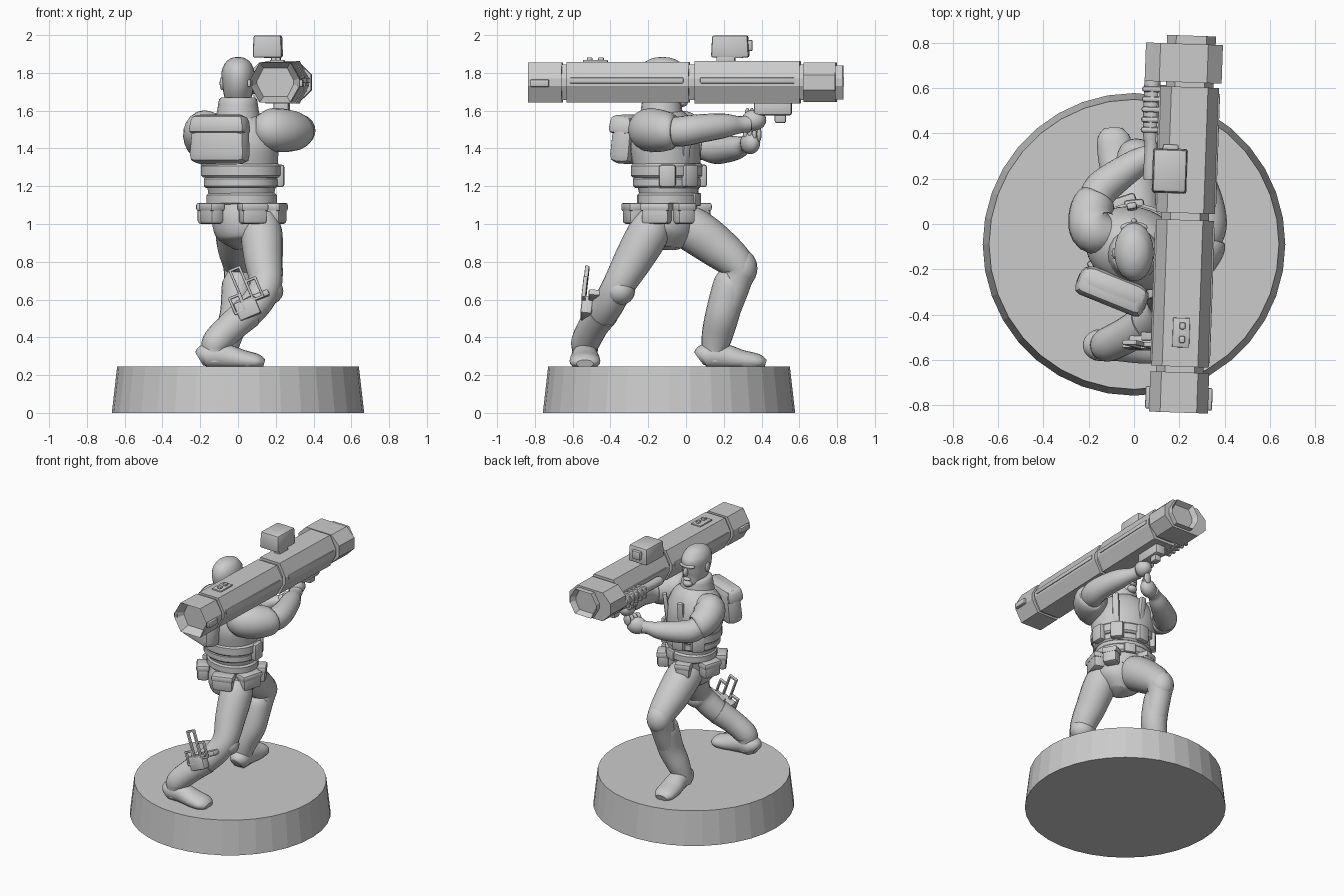
import bpy, bmesh, math
from mathutils import Vector, Matrix

grey = bpy.data.materials.new("plain grey")
grey.diffuse_color = (0.6, 0.6, 0.6, 1)
X, Y, Z = Vector((1, 0, 0)), Vector((0, 1, 0)), Vector((0, 0, 1))
FLOOR = 0.243
TWIST = math.radians(-22)            # the upper body is turned about z
ACROSS = Vector((math.cos(TWIST), math.sin(TWIST), 0))


def make(name, bm, angle=40):
    bmesh.ops.recalc_face_normals(bm, faces=bm.faces)
    me = bpy.data.meshes.new(name)
    bm.to_mesh(me)
    bm.free()
    me.materials.append(grey)
    ob = bpy.data.objects.new(name, me)
    bpy.context.collection.objects.link(ob)
    bpy.ops.object.select_all(action='DESELECT')
    ob.select_set(True)
    bpy.context.view_layer.objects.active = ob
    bpy.ops.object.shade_smooth_by_angle(angle=math.radians(angle))
    return ob


def box(name, loc, size, rot=(0, 0, 0), bevel=0.012, taper=1.0):
    bm = bmesh.new()
    bmesh.ops.create_cube(bm, size=1)
    for v in bm.verts:
        if v.co.z > 0:
            v.co.x *= taper
            v.co.y *= taper
        v.co = Vector(a * b for a, b in zip(v.co, size))
    if bevel:
        bmesh.ops.bevel(bm, geom=bm.edges[:], offset=bevel, segments=2, affect='EDGES', profile=0.5)
    m = Matrix.Rotation(rot[2], 4, 'Z') @ Matrix.Rotation(rot[1], 4, 'Y') @ Matrix.Rotation(rot[0], 4, 'X')
    bm.transform(Matrix.Translation(loc) @ m)
    return make(name, bm)


def blob(name, loc, size, yaw=0):
    bm = bmesh.new()
    bmesh.ops.create_uvsphere(bm, u_segments=20, v_segments=12, radius=1)
    bm.transform(Matrix.Translation(loc) @ Matrix.Rotation(yaw, 4, 'Z') @ Matrix.Diagonal((*size, 1)))
    return make(name, bm)


def loft(name, pts, side=X, steps=5, n=20, floor=None):
    """Sweep ellipses (x, y, z, half width along side, other half width)."""
    P = [Vector((p[0], p[1], p[2], p[3], p[-1])) for p in pts]
    rows = []
    for i in range(len(P) - 1):
        a, b, c, d = P[max(i - 1, 0)], P[i], P[i + 1], P[min(i + 2, len(P) - 1)]
        for s in range(steps):
            t = s / steps
            rows.append(0.5 * (2 * b + (c - a) * t + (2 * a - 5 * b + 4 * c - d) * t * t
                               + (3 * b - a - 3 * c + d) * t ** 3))
    rows.append(P[-1])
    bm = bmesh.new()
    rings = []
    for i, r in enumerate(rows):
        tan = (rows[min(i + 1, len(rows) - 1)] - rows[max(i - 1, 0)]).to_3d().normalized()
        u = (side - tan * side.dot(tan)).normalized()
        v = tan.cross(u)
        ring = []
        for k in range(n):
            a = 2 * math.pi * k / n
            co = r.to_3d() + u * (r[3] * math.cos(a)) + v * (r[4] * math.sin(a))
            if floor is not None:
                co.z = max(co.z, floor)
            ring.append(bm.verts.new(co))
        rings.append(ring)
    for A, B in zip(rings, rings[1:]):
        for k in range(n):
            bm.faces.new((A[k], A[(k + 1) % n], B[(k + 1) % n], B[k]))
    bm.faces.new(rings[0])
    bm.faces.new(rings[-1])
    return make(name, bm)


def band(name, x, y, z0, z1, ru, rv):
    e = 0.012
    return loft(name, [(x, y, z0, ru - e, rv - e), (x, y, z0 + e, ru, rv),
                       (x, y, z1 - e, ru, rv), (x, y, z1, ru - e, rv - e)], ACROSS, 1, 28)


# display base
bm = bmesh.new()
bmesh.ops.create_cone(bm, cap_ends=True, segments=36, radius1=0.668, radius2=0.64, depth=0.245)
bm.transform(Matrix.Translation((0, -0.09, 0.1225)))
make("round_base", bm, 5)

# torso, vest and belt
loft("torso", [(0.05, -0.1, 0.87, 0.06, 0.07), (0.04, -0.1, 0.94, 0.15, 0.14), (0.03, -0.11, 1.02, 0.17, 0.16),
               (0.02, -0.09, 1.13, 0.175, 0.15), (0.015, -0.1, 1.28, 0.2, 0.17), (0, -0.11, 1.42, 0.22, 0.18),
               (0, -0.12, 1.53, 0.18, 0.15), (0, -0.13, 1.6, 0.09, 0.09)], ACROSS, n=28)
band("belt", 0.02, -0.09, 1.1, 1.165, 0.19, 0.165)
band("vest_lower_band", 0.015, -0.1, 1.19, 1.25, 0.2, 0.178)
band("vest_upper_band", 0.015, -0.1, 1.245, 1.32, 0.215, 0.188)
loft("collar", [(0, -0.13, 1.54, 0.125, 0.12), (0, -0.13, 1.6, 0.11, 0.11), (0, -0.13, 1.66, 0.1, 0.1),
                (0, -0.13, 1.67, 0.08, 0.08)], X, 2)


def around(deg, ru, rv, z):
    """Point on the twisted body ellipse; 90 degrees is the chest side."""
    a = math.radians(deg)
    p = Matrix.Rotation(TWIST, 3, 'Z') @ Vector((ru * math.cos(a), rv * math.sin(a), 0))
    return p + Vector((0.02, -0.1, z)), math.atan2(p.y, p.x) + math.pi / 2


for i, (deg, w) in enumerate(((-50, 0.14), (5, 0.15), (50, 0.1), (130, 0.1), (185, 0.13), (235, 0.12))):
    p, yaw = around(deg, 0.19, 0.19, 1.055)
    box(f"belt_pouch_{i + 1}", p, (w, 0.08, 0.11), (0, 0, yaw), 0.018)
    box(f"belt_pouch_flap_{i + 1}", p + Z * 0.035, (w + 0.012, 0.09, 0.045), (0, 0, yaw), 0.014)
for i, deg in enumerate((25, 65, 115, 155)):
    p, yaw = around(deg, 0.205, 0.18, 1.255)
    box(f"vest_pouch_{i + 1}", p, (0.09, 0.05, 0.12), (0, 0, yaw), 0.015)
p, yaw = around(90, 0.19, 0.168, 1.13)
box("belt_buckle", p, (0.08, 0.025, 0.07), (0, 0, yaw), 0.008)
for s, deg in ((-1, 62), (1, 118)):
    p, yaw = around(deg, 0.19, 0.165, 1.43)
    box("chest_strap", p, (0.045, 0.03, 0.22), (0.12, 0, yaw), 0.01)

# backpack
back = Matrix.Rotation(TWIST, 3, 'Z')
pack = Vector((-0.01, -0.11, 1.45)) + back @ Vector((-0.01, -0.2, 0))
box("backpack", pack, (0.33, 0.13, 0.26), (-0.08, 0, TWIST), 0.045, 0.92)
box("backpack_flap", pack + back @ Vector((0, -0.006, 0.075)), (0.33, 0.135, 0.1), (-0.08, 0, TWIST), 0.03, 0.9)

# head, facing +y
loft("head", [(0, -0.07, 1.605, 0.025, 0.035), (0, -0.075, 1.63, 0.055, 0.07), (0, -0.1, 1.68, 0.074, 0.1),
              (0, -0.12, 1.75, 0.084, 0.126), (0, -0.125, 1.81, 0.086, 0.126), (0, -0.125, 1.855, 0.066, 0.095),
              (0, -0.125, 1.878, 0.035, 0.05), (0, -0.125, 1.884, 0.004, 0.005)], X)
blob("brow", (0, -0.015, 1.775), (0.06, 0.025, 0.016))
blob("nose", (0, 0.004, 1.735), (0.015, 0.022, 0.032))
blob("mouth", (0, -0.01, 1.68), (0.03, 0.018, 0.012))
blob("chin", (0, -0.02, 1.645), (0.035, 0.03, 0.025))
for s in (-1, 1):
    blob("ear", (s * 0.085, -0.13, 1.745), (0.012, 0.025, 0.035))

# right arm, shouldering the launcher
loft("right_sleeve", [(0.1, -0.2, 1.5, 0.07), (0.16, -0.2, 1.5, 0.11), (0.24, -0.16, 1.495, 0.115),
                      (0.31, -0.09, 1.49, 0.1), (0.325, -0.06, 1.49, 0.075)], Z)
loft("right_forearm", [(0.27, -0.13, 1.49, 0.07), (0.325, -0.03, 1.49, 0.08), (0.325, 0.07, 1.505, 0.076),
                       (0.29, 0.2, 1.52, 0.065), (0.26, 0.28, 1.525, 0.046), (0.24, 0.33, 1.53, 0.045)], Z)
blob("right_hand", (0.225, 0.36, 1.55), (0.055, 0.065, 0.055))
# left arm, supporting from below
loft("left_sleeve", [(-0.1, -0.05, 1.51, 0.07), (-0.17, -0.03, 1.5, 0.105), (-0.19, 0.03, 1.46, 0.1),
                     (-0.175, 0.1, 1.42, 0.09), (-0.165, 0.12, 1.41, 0.065)], Z)
loft("left_forearm", [(-0.19, 0.05, 1.44, 0.07), (-0.155, 0.14, 1.4, 0.078), (-0.09, 0.2, 1.395, 0.074),
                      (0.02, 0.275, 1.405, 0.06), (0.08, 0.31, 1.42, 0.044), (0.12, 0.33, 1.425, 0.045)], Z)
blob("left_hand", (0.16, 0.34, 1.43), (0.07, 0.05, 0.06), 0.4)
for i in range(4):
    blob("finger", (0.17 + i * 0.012, 0.315 + i * 0.024, 1.475), (0.028, 0.013, 0.04))
    blob("finger", (0.19, 0.325 + i * 0.024, 1.585), (0.028, 0.013, 0.03))

# legs with boots
loft("rear_leg", [(0.12, -0.16, 1.03, 0.09), (0.125, -0.2, 0.95, 0.11), (0.135, -0.28, 0.81, 0.102),
                  (0.145, -0.36, 0.67, 0.085), (0.08, -0.42, 0.56, 0.083), (-0.03, -0.49, 0.45, 0.072)], X)
loft("rear_boot", [(0.05, -0.44, 0.53, 0.086), (-0.03, -0.49, 0.46, 0.08), (-0.11, -0.53, 0.38, 0.077),
                   (-0.125, -0.535, 0.33, 0.068), (-0.125, -0.535, 0.27, 0.065)], Y)
loft("rear_foot", [(-0.205, -0.535, 0.285, 0.04, 0.04), (-0.17, -0.535, 0.3, 0.068, 0.065),
                   (-0.08, -0.535, 0.3, 0.07, 0.068), (0.02, -0.535, 0.28, 0.08, 0.055),
                   (0.1, -0.535, 0.27, 0.078, 0.042), (0.138, -0.535, 0.26, 0.045, 0.022)], Y, floor=FLOOR)
loft("front_leg", [(-0.01, -0.08, 1.03, 0.1), (0, 0.02, 0.98, 0.118), (0.0, 0.15, 0.89, 0.112),
                   (0.01, 0.275, 0.78, 0.09), (0.005, 0.265, 0.69, 0.08), (-0.005, 0.21, 0.55, 0.08)], X)
loft("front_boot", [(0, 0.245, 0.7, 0.07, 0.075), (0, 0.235, 0.68, 0.085, 0.09), (-0.01, 0.195, 0.53, 0.085, 0.09),
                    (-0.05, 0.165, 0.41, 0.075, 0.082), (-0.07, 0.15, 0.33, 0.068), (-0.07, 0.15, 0.27, 0.066)], X)
loft("front_foot", [(-0.065, 0.07, 0.285, 0.04, 0.04), (-0.065, 0.1, 0.3, 0.065, 0.065),
                    (-0.07, 0.19, 0.3, 0.068, 0.068), (-0.08, 0.29, 0.28, 0.078, 0.055),
                    (-0.09, 0.38, 0.27, 0.072, 0.042), (-0.092, 0.42, 0.26, 0.042, 0.022)], X, floor=FLOOR)
blob("front_knee_pad", (0.01, 0.295, 0.765), (0.085, 0.083, 0.1))
blob("rear_knee_pad", (0.155, -0.35, 0.645), (0.085, 0.08, 0.075))

# shin holster with two open loops
tilt = 0.45
hold = Matrix.Translation((0.02, -0.53, 0.595)) @ Matrix.Rotation(tilt - 0.85, 4, 'Y') @ Matrix.Rotation(-0.1, 4, 'X')


def on_holster(name, loc, size, bevel=0.005):
    ob = box(name, (0, 0, 0), size, bevel=bevel)
    ob.data.transform(hold @ Matrix.Translation(loc))


on_holster("holster_body", (0.01, 0.01, -0.05), (0.12, 0.06, 0.1), 0.01)
on_holster("holster_strap", (0.08, 0.06, -0.01), (0.14, 0.09, 0.035), 0.01)
for cx, cz, h in ((0.03, 0.08, 0.19), (0.085, 0.03, 0.12), (-0.03, -0.01, 0.1)):
    for s in (-1, 1):
        on_holster("loop_side", (cx + s * 0.027, -0.01, cz), (0.014, 0.022, h))
        on_holster("loop_end", (cx, -0.01, cz + s * (h / 2 - 0.007)), (0.068, 0.022, 0.014))

# launcher, built around the y axis and then placed
gun = []


def prism(name, y0, y1, w=0.12, h=0.11, cx=0, bore=0, cut=0.02):
    pts = [(w, -cut), (w, cut), (w * 0.62, h), (-w * 0.62, h), (-w, cut), (-w, -cut), (-w * 0.62, -h), (w * 0.62, -h)]
    bm = bmesh.new()
    A, B = ([bm.verts.new((cx + x, y, z)) for x, z in pts] for y in (y0, y1))
    for k in range(8):
        bm.faces.new((A[k], A[(k + 1) % 8], B[(k + 1) % 8], B[k]))
    ends = {-1: bm.faces.new(A), 1: bm.faces.new(B)}
    bmesh.ops.recalc_face_normals(bm, faces=bm.faces)
    if bore:
        f = ends[bore]
        bmesh.ops.inset_region(bm, faces=[f], thickness=0.035)
        bmesh.ops.translate(bm, verts=f.verts[:], vec=(0, -bore * 0.06, 0))
    gun.append(make(name, bm, 20))


def part(name, loc, size, bevel=0.008, taper=1.0):
    gun.append(box(name, loc, size, bevel=bevel, taper=taper))


prism("launcher_rear_block", -0.833, -0.655, 0.13, 0.106, bore=-1)
prism("launcher_core", -0.7, 0.7, 0.105, 0.094)
prism("launcher_rear_tube", -0.63, 0.018, 0.127, 0.108)
prism("launcher_front_tube", 0.048, 0.605, 0.13, 0.112)
prism("launcher_front_block", 0.625, 0.795, 0.17, 0.104, -0.03, cut=0.04)
prism("launcher_muzzle", 0.79, 0.832, 0.108, 0.09, bore=1)
for s in (-1, 1):
    part("rear_side_rail", (s * 0.125, -0.31, 0.01), (0.014, 0.6, 0.03), 0.004)
    part("front_side_rail", (s * 0.128, 0.33, 0.01), (0.014, 0.5, 0.03), 0.004)
    part("rear_block_catch", (s * 0.133, -0.77, -0.005), (0.03, 0.1, 0.04), 0.008)
part("top_plate", (0, -0.48, 0.112), (0.075, 0.13, 0.012), 0.003)
for y in (-0.51, -0.45):
    part("top_stud", (0.005, y, 0.122), (0.026, 0.03, 0.02), 0.006)
part("sight_post", (-0.03, 0.21, 0.12), (0.05, 0.1, 0.05))
part("sight_arm", (-0.05, 0.23, 0.138), (0.09, 0.14, 0.02), 0.005)
part("sight_box", (-0.075, 0.232, 0.19), (0.155, 0.2, 0.118), 0.012, 0.94)
part("sight_lens", (-0.075, 0.335, 0.195), (0.07, 0.03, 0.06))
part("under_mount", (-0.01, 0.46, -0.135), (0.08, 0.2, 0.08), 0.012)
part("under_grip", (-0.01, 0.5, -0.18), (0.05, 0.06, 0.07), 0.01)
gun.append(loft("side_grip", [(-0.16, 0.19, -0.02, 0.025), (-0.16, 0.21, -0.02, 0.032), (-0.16, 0.35, -0.02, 0.03),
                              (-0.165, 0.4, -0.02, 0.036), (-0.165, 0.64, -0.02, 0.036)], X, 2, 12))
for i in range(5):
    part("grip_rib", (-0.165, 0.41 + i * 0.045, -0.02), (0.09, 0.026, 0.085), 0.012)
part("grip_mount", (-0.13, 0.48, -0.02), (0.07, 0.26, 0.05))
place = Matrix.Translation((0.225, 0, 1.75)) @ Matrix.Rotation(-0.035, 4, 'Z')
for ob in gun:
    ob.data.transform(place)
